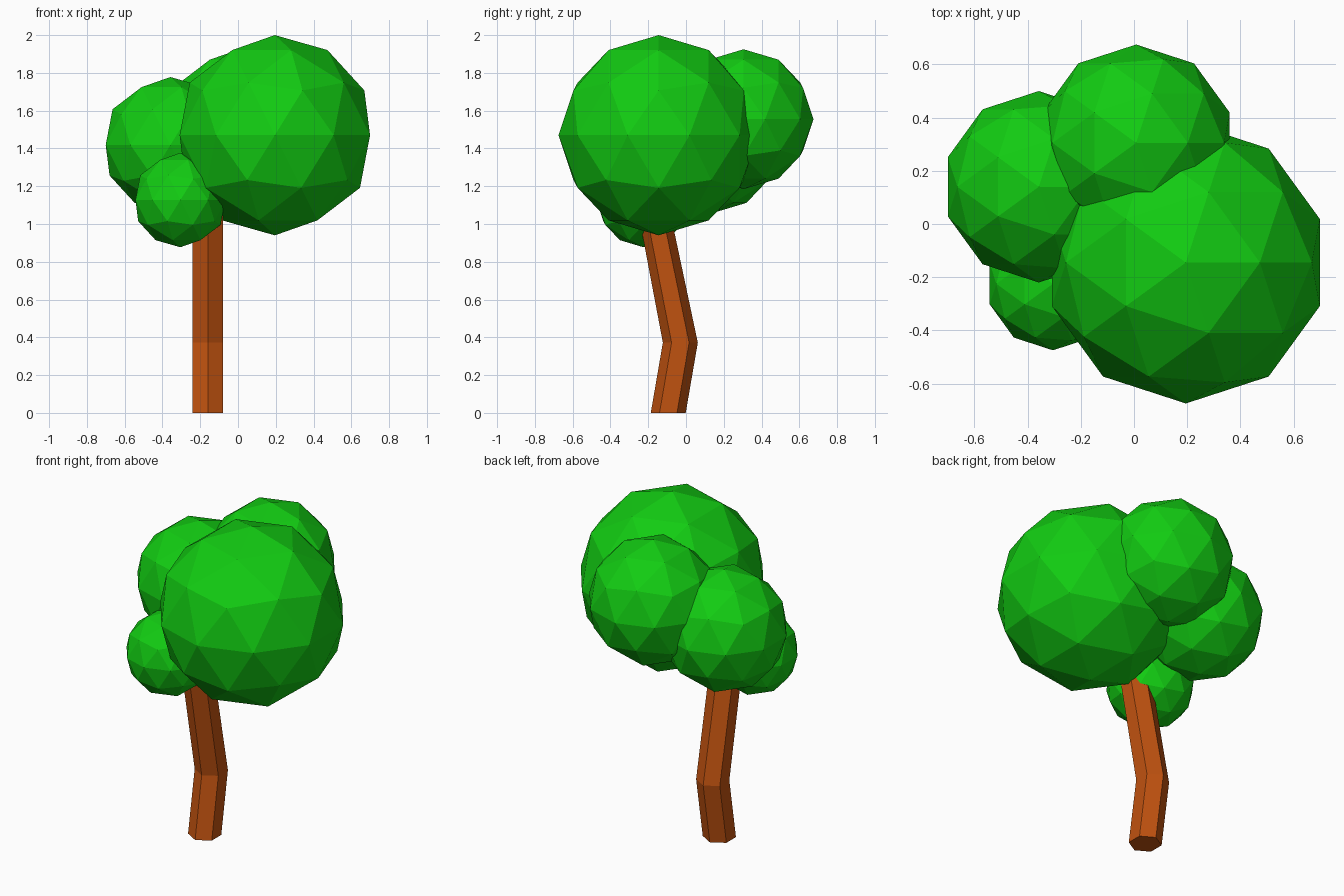
import bpy, bmesh
from math import cos, sin, pi

if "Cube" in bpy.data.objects:
    bpy.data.objects.remove(bpy.data.objects["Cube"])


def material(name, color):
    mat = bpy.data.materials.new(name)
    mat.diffuse_color = (*color, 1)
    mat.use_nodes = True
    mat.node_tree.nodes["Principled BSDF"].inputs["Base Color"].default_value = mat.diffuse_color
    return mat


leaf_green = material("leaf_green", (0.006, 0.6, 0.006))
bark_brown = material("bark_brown", (0.53, 0.085, 0.005))

# Foliage: four overlapping low-poly balls (name, radius, centre)
for name, radius, centre in [
    ("foliage_large", 0.53, (0.195, -0.145, 1.47)),
    ("foliage_back", 0.37, (0.008, 0.305, 1.555)),
    ("foliage_left", 0.36, (-0.358, 0.14, 1.418)),
    ("foliage_small", 0.25, (-0.305, -0.225, 1.127)),
]:
    bpy.ops.mesh.primitive_ico_sphere_add(subdivisions=2, radius=radius, location=centre)
    ball = bpy.context.object
    ball.name = name
    ball.data.materials.append(leaf_green)

# Trunk: six-sided column with one bend (height, centre y, half depth in y)
SIDES = 6
HALF = 0.0925
bm = bmesh.new()
rings = []
for z, y, half_y in [(0, -0.094, HALF), (0.372, -0.03, HALF), (1.12, -0.18, 0.084)]:
    angles = [pi / 2 + 2 * pi * i / SIDES for i in range(SIDES)]
    rings.append([bm.verts.new((-0.16 + HALF * cos(a), y + half_y * sin(a), z)) for a in angles])
for low, high in zip(rings, rings[1:]):
    for i in range(SIDES):
        j = (i + 1) % SIDES
        bm.faces.new((low[i], low[j], high[j], high[i]))
bm.faces.new(rings[0][::-1])
bm.faces.new(rings[-1])
mesh = bpy.data.meshes.new("trunk")
bm.to_mesh(mesh)
bm.free()
mesh.materials.append(bark_brown)
trunk = bpy.data.objects.new("trunk", mesh)
bpy.context.collection.objects.link(trunk)
